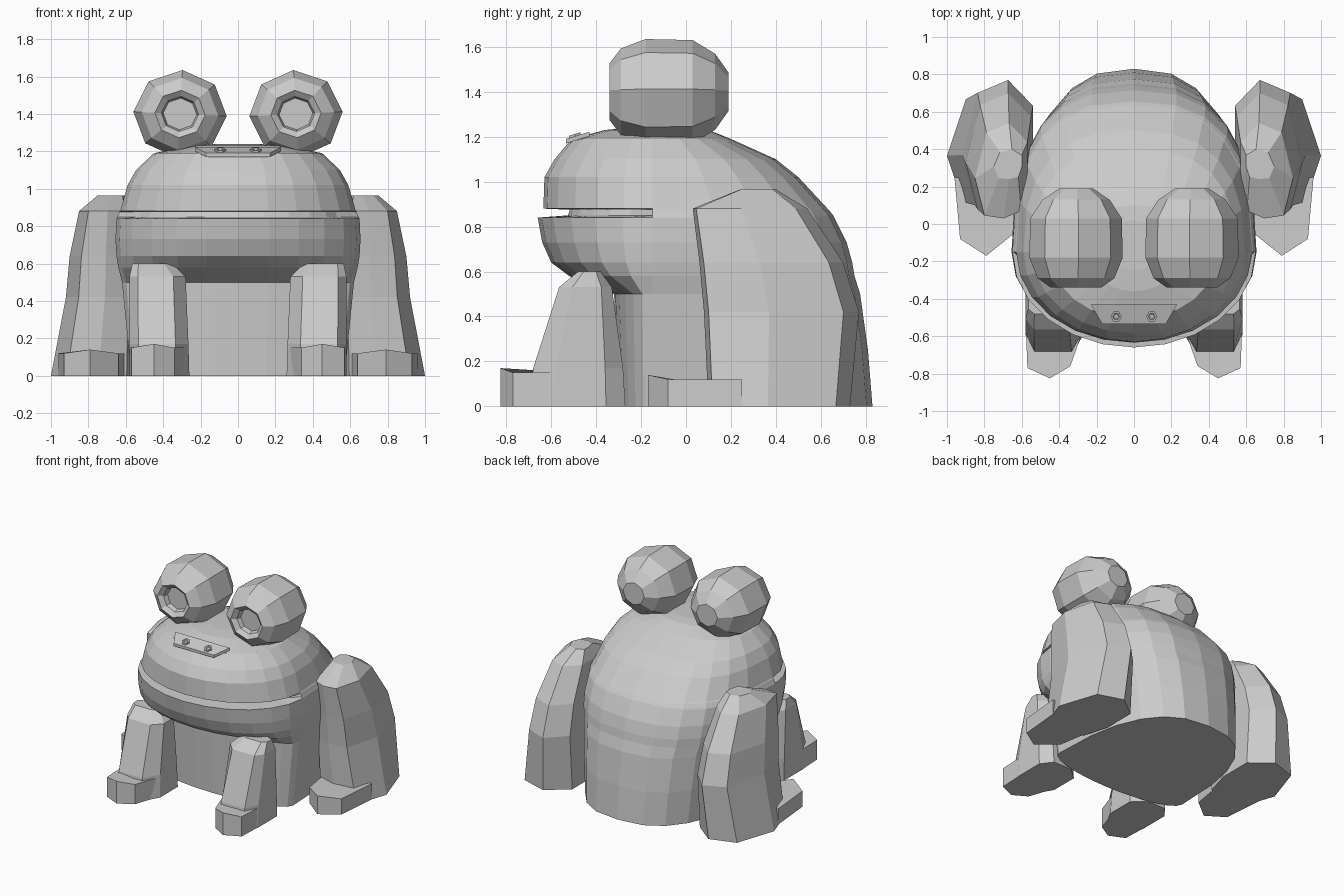
import bpy, bmesh, math
from mathutils import Vector

if "Cube" in bpy.data.objects:
    bpy.data.objects.remove(bpy.data.objects["Cube"])

skin = bpy.data.materials.new("plain_grey")
skin.diffuse_color = (0.6, 0.6, 0.6, 1)
skin.use_nodes = True
skin.node_tree.nodes["Principled BSDF"].inputs["Base Color"].default_value = skin.diffuse_color


def loft(name, rings, mirror=False):
    """Skin a stack of equal-length point rings, capping both ends."""
    bm = bmesh.new()
    loops = [[bm.verts.new(p) for p in ring] for ring in rings]
    n = len(loops[0])
    for a, b in zip(loops, loops[1:]):
        for i in range(n):
            j = (i + 1) % n
            bm.faces.new((a[i], a[j], b[j], b[i]))
    bm.faces.new(loops[0][::-1])
    bm.faces.new(loops[-1])
    bmesh.ops.recalc_face_normals(bm, faces=bm.faces)
    me = bpy.data.meshes.new(name)
    bm.to_mesh(me)
    bm.free()
    me.materials.append(skin)
    ob = bpy.data.objects.new(name, me)
    bpy.context.collection.objects.link(ob)
    if mirror:
        ob.modifiers.new("mirror", 'MIRROR').use_bisect_axis[0] = False
    return ob


def spow(v, e):
    return math.copysign(abs(v) ** e, v)


def body_ring(z, front, back, w, inset=1.0, n=24):
    """Oval ring, round in front and fuller behind; inset pulls in the mouth."""
    yc = max(-0.15, front + 0.12)
    pts = []
    for i in range(n):
        a = 2 * math.pi * i / n
        s, c = math.sin(a), math.cos(a)
        if c > 1e-6:
            x, y = w * s, yc - (yc - front) * c
        else:
            x, y = w * spow(s, 0.78), yc + (back - yc) * abs(c) ** 0.78
        if y < -0.2:
            x, y = x * inset, yc + (y - yc) * (inset - 0.1 if inset < 1 else 1)
        pts.append((x, y, z))
    return pts


# Body with chin, mouth slot and snout
loft("body", [body_ring(*r) for r in [
    (0.0, -0.30, 0.83, 0.57), (0.25, -0.31, 0.81, 0.595), (0.50, -0.32, 0.775, 0.62),
    (0.58, -0.52, 0.75, 0.64), (0.64, -0.60, 0.74, 0.65), (0.73, -0.64, 0.715, 0.655),
    (0.84, -0.66, 0.66, 0.65), (0.85, -0.65, 0.655, 0.645, 0.85),
    (0.875, -0.64, 0.635, 0.635, 0.85), (0.88, -0.635, 0.63, 0.63),
    (1.02, -0.63, 0.50, 0.59), (1.10, -0.585, 0.40, 0.545),
    (1.19, -0.51, 0.20, 0.45), (1.23, -0.36, 0.10, 0.25), (1.24, -0.25, 0.02, 0.12)]])

# Snout plate with two hexagonal nostrils
loft("snout_plate", [[(-0.23, -0.43, 1.222 + d), (-0.17, -0.535, 1.19 + d),
                      (0.17, -0.535, 1.19 + d), (0.23, -0.43, 1.222 + d)]
                     for d in (-0.02, 0.0)])
loft("nostril", [[(0.095 + r * math.cos(k * math.pi / 3),
                   -0.495 + r * math.sin(k * math.pi / 3),
                   z + 0.3 * r * math.sin(k * math.pi / 3)) for k in range(6)]
                 for z, r in ((1.18, 0.03), (1.212, 0.03), (1.212, 0.018), (1.203, 0.015))], True)

# Bulging eyes with a recessed iris
loft("eye", [[(0.31 + r * math.cos(math.radians(45 * k + 3)), y,
               1.40 + 0.94 * r * math.sin(math.radians(45 * k + 3))) for k in range(8)]
             for y, r in ((0.19, 0.09), (0.13, 0.18), (0.03, 0.245), (-0.18, 0.25),
                          (-0.29, 0.205), (-0.34, 0.135), (-0.315, 0.10), (-0.28, 0.09))], True)


def limb(name, outline, levels):
    """Stack one normalised outline through boxes given as z, x0, x1, y0, y1."""
    loft(name, [[(x0 + u * (x1 - x0), y0 + v * (y1 - y0), z) for u, v in outline]
                for z, x0, x1, y0, y1 in levels], True)


# Folded hind legs
limb("hind_leg",
     [(0.12, 0.08), (0.45, 0), (0.82, 0.03), (1, 0.42), (0.78, 0.9), (0.35, 1), (0, 0.8), (0, 0.4)],
     [(0, 0.54, 1.0, 0.10, 0.73), (0.42, 0.54, 0.92, 0.08, 0.77), (0.64, 0.55, 0.90, 0.06, 0.70),
      (0.88, 0.57, 0.85, 0.03, 0.54), (0.965, 0.60, 0.75, 0.24, 0.40)])

# Straight front legs
limb("front_leg",
     [(0.22, 0), (0.85, 0), (1, 0.25), (1, 0.8), (0.8, 1), (0.3, 1), (0, 0.8), (0, 0.3)],
     [(0, 0.26, 0.58, -0.70, -0.27), (0.17, 0.265, 0.58, -0.68, -0.28),
      (0.53, 0.28, 0.58, -0.565, -0.33), (0.60, 0.35, 0.565, -0.48, -0.38)])

# Blunt pointed feet
for name, h, pts in (
        ("hind_foot", 0.14, [(0.60, 0.2), (0.64, -0.05), (0.79, -0.17), (0.93, -0.08), (0.96, 0.25)]),
        ("front_foot", 0.17, [(0.27, -0.56), (0.34, -0.76), (0.45, -0.825), (0.57, -0.77), (0.58, -0.5)])):
    loft(name, [[(x, y, 0) for x, y in pts],
                [(x, y, h if i == 2 else h - 0.02) for i, (x, y) in enumerate(pts)]], True)
